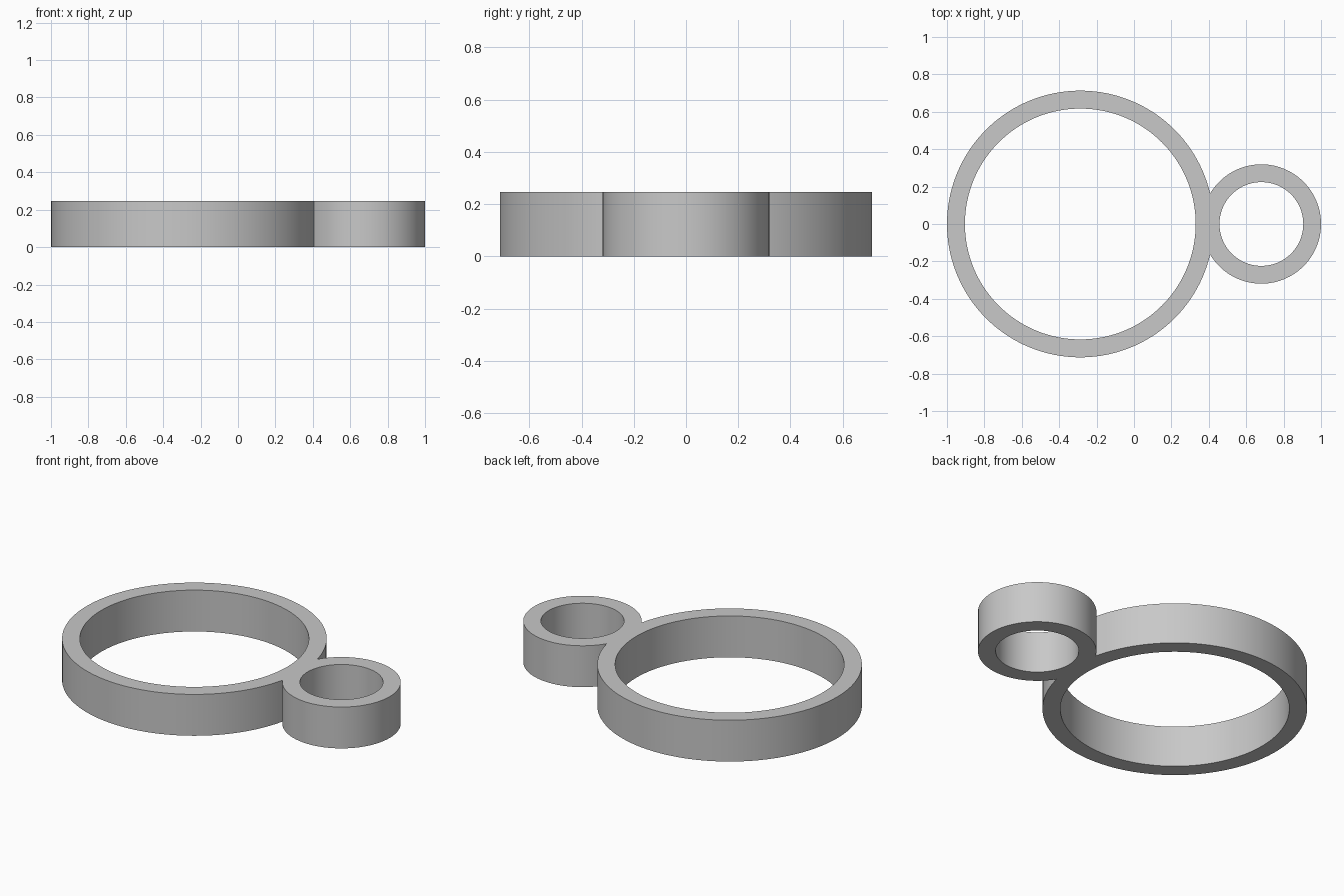
import bpy, bmesh
from math import acos, cos, sin, pi

cube = bpy.data.objects.get("Cube")
if cube:
    bpy.data.objects.remove(cube, do_unlink=True)

HEIGHT = 0.246
BIG_X, BIG_OUT, BIG_IN = -0.287, 0.713, 0.617
SMALL_X, SMALL_OUT, SMALL_IN = 0.681, 0.319, 0.224


def arc(cx, radius, start, end, steps):
    return [(cx + radius * cos(start + (end - start) * i / steps),
             radius * sin(start + (end - start) * i / steps), 0)
            for i in range(steps + 1)]


def add_loop(bm, points):
    verts = [bm.verts.new(p) for p in points]
    return [bm.edges.new((v, verts[i - 1])) for i, v in enumerate(verts)]


# Angles at which the two outer circles meet
gap = SMALL_X - BIG_X
big_a = acos((BIG_OUT**2 + gap**2 - SMALL_OUT**2) / (2 * BIG_OUT * gap))
small_a = acos((SMALL_OUT**2 + gap**2 - BIG_OUT**2) / (2 * SMALL_OUT * gap))

# Joined outer outline and the two round holes
outline = arc(BIG_X, BIG_OUT, big_a, 2 * pi - big_a, 128)
outline += arc(SMALL_X, SMALL_OUT, small_a - pi, pi - small_a, 96)[1:-1]
bm = bmesh.new()
edges = add_loop(bm, outline)
edges += add_loop(bm, arc(BIG_X, BIG_IN, 0, 2 * pi, 128)[:-1])
edges += add_loop(bm, arc(SMALL_X, SMALL_IN, 0, 2 * pi, 96)[:-1])

# Fill the flat shape and raise it into a solid
bmesh.ops.triangle_fill(bm, use_beauty=True, edges=edges, normal=(0, 0, 1))
raised = bmesh.ops.extrude_face_region(bm, geom=bm.faces[:], use_keep_orig=True)
top = [g for g in raised["geom"] if isinstance(g, bmesh.types.BMVert)]
bmesh.ops.translate(bm, verts=top, vec=(0, 0, HEIGHT))
bmesh.ops.recalc_face_normals(bm, faces=bm.faces[:])

mesh = bpy.data.meshes.new("joined_rings")
bm.to_mesh(mesh)
bm.free()
rings = bpy.data.objects.new("joined_rings", mesh)
bpy.context.collection.objects.link(rings)

# Plain grey material
grey = bpy.data.materials.new("grey")
grey.use_nodes = True
colour = (0.58, 0.58, 0.58, 1)
grey.diffuse_color = colour
grey.node_tree.nodes["Principled BSDF"].inputs["Base Color"].default_value = colour
mesh.materials.append(grey)

# Smooth walls with crisp rims
bpy.ops.object.select_all(action="DESELECT")
rings.select_set(True)
bpy.context.view_layer.objects.active = rings
bpy.ops.object.shade_smooth_by_angle(angle=pi / 6)
